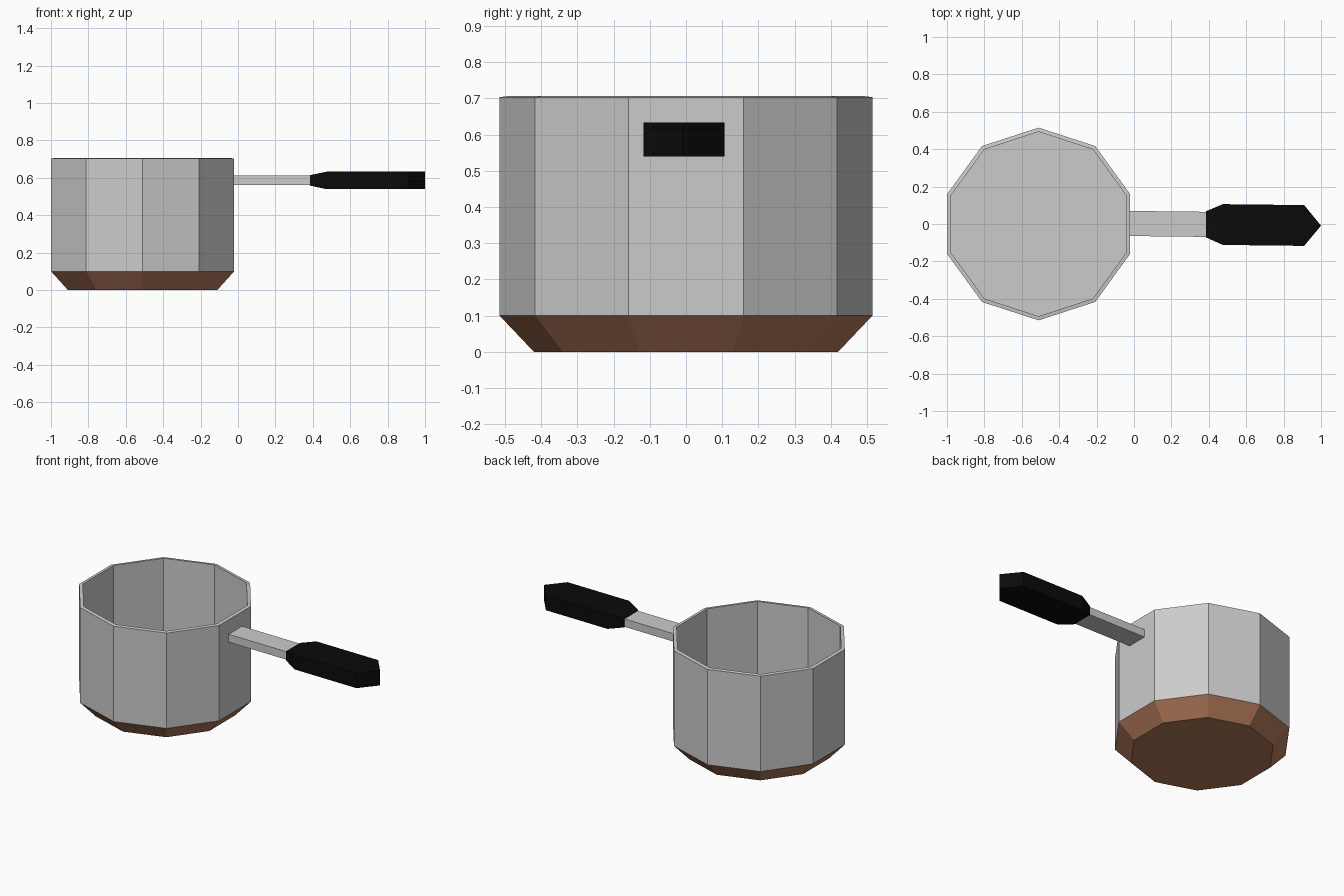
import bpy, bmesh, math

cube = bpy.data.objects.get("Cube")
if cube:
    bpy.data.objects.remove(cube, do_unlink=True)


def material(name, color):
    m = bpy.data.materials.new(name)
    m.use_nodes = True
    m.diffuse_color = (*color, 1)
    bsdf = next(n for n in m.node_tree.nodes if n.type == 'BSDF_PRINCIPLED')
    bsdf.inputs["Base Color"].default_value = (*color, 1)
    return m


steel = material("steel grey", (0.6, 0.6, 0.6))
copper = material("copper brown", (0.44, 0.19, 0.10))
black = material("grip black", (0.003, 0.003, 0.003))


def loft(name, loops, mat, cap_start=True, cap_end=True):
    """Skin a series of equal-length point loops."""
    bm = bmesh.new()
    rings = [[bm.verts.new(p) for p in loop] for loop in loops]
    n = len(rings[0])
    for a, b in zip(rings, rings[1:]):
        for i in range(n):
            j = (i + 1) % n
            bm.faces.new((a[i], a[j], b[j], b[i]))
    if cap_start:
        bm.faces.new(rings[0][::-1])
    if cap_end:
        bm.faces.new(rings[-1])
    bmesh.ops.remove_doubles(bm, verts=bm.verts[:], dist=0.0005)
    mesh = bpy.data.meshes.new(name)
    bm.to_mesh(mesh)
    bm.free()
    mesh.materials.append(mat)
    obj = bpy.data.objects.new(name, mesh)
    bpy.context.collection.objects.link(obj)
    return obj


SIDES, POT_X = 10, -0.51


def ring(r, z):
    angles = [math.pi / 2 + math.tau * i / SIDES for i in range(SIDES)]
    return [(POT_X + r * math.cos(a), r * math.sin(a), z) for a in angles]


def section(x, half_w, half_h):
    # the handle swings very slightly to one side
    y, z = 0.0025 - 0.0115 * x, 0.586
    return [(x, y + sy * half_w, z + sz * half_h)
            for sy, sz in ((-1, -1), (1, -1), (1, 1), (-1, 1))]


# Pot wall, rim, inner wall and floor
loft("pot_body", [ring(0.515, 0.1), ring(0.515, 0.703),
                  ring(0.493, 0.706), ring(0.493, 0.105)], steel, cap_start=False)

# Chamfered copper bottom
loft("pot_base", [ring(0.42, 0), ring(0.515, 0.1)], copper, cap_end=False)

# Flat bar between pot and grip
loft("handle_bar", [section(-0.025, 0.067, 0.025), section(0.4, 0.067, 0.025)], steel)

# Grip with tapered front and wedge-shaped end
loft("handle_grip", [section(0.385, 0.07, 0.028), section(0.475, 0.109, 0.047),
                     section(0.91, 0.109, 0.047), section(1.0, 0, 0.047)],
     black, cap_end=False)
